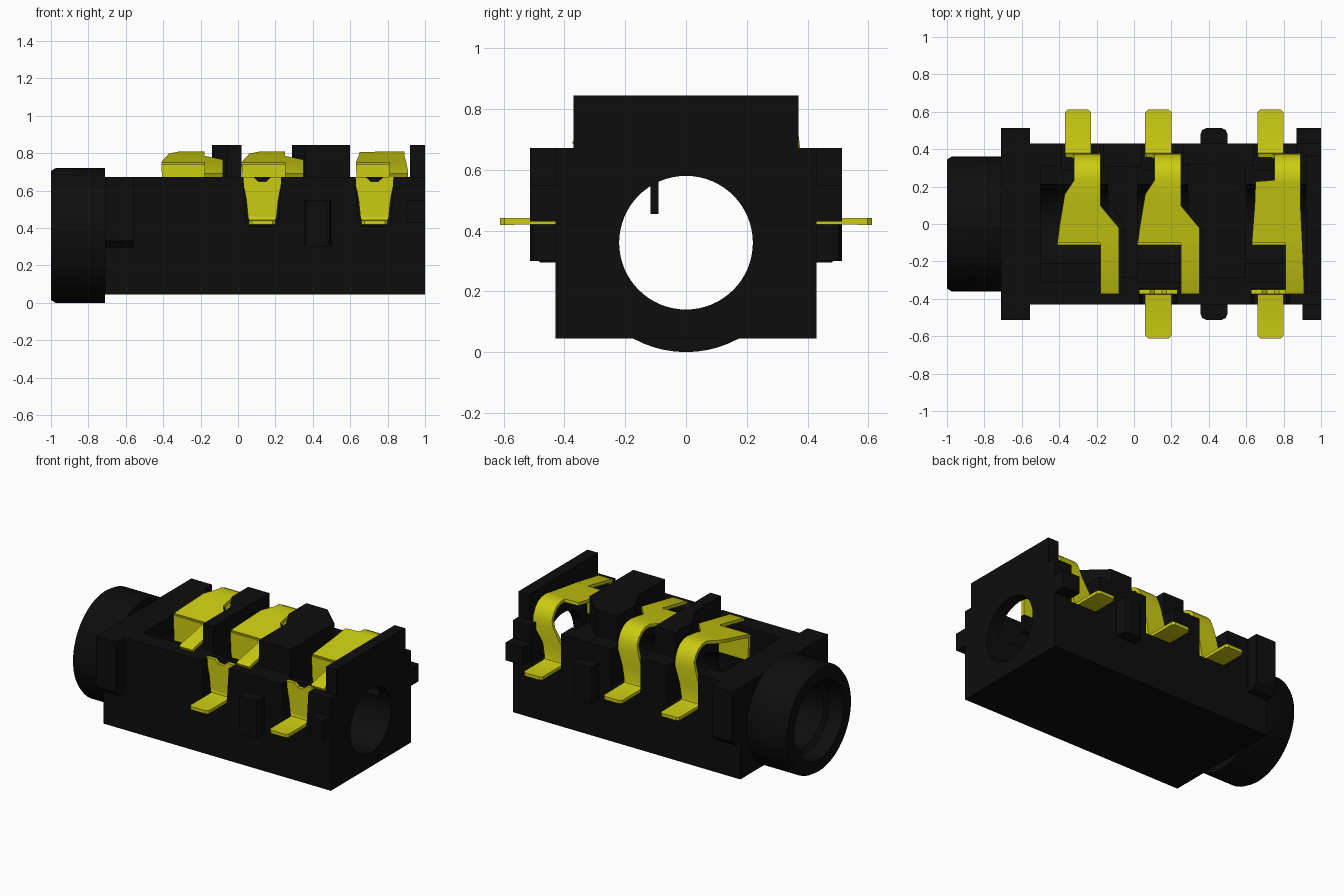
import bpy, bmesh, math

cube = bpy.data.objects.get("Cube")
if cube:
    bpy.data.objects.remove(cube, do_unlink=True)


def material(name, rgb, rough):
    m = bpy.data.materials.new(name)
    m.use_nodes = True
    m.diffuse_color = (*rgb, 1)
    b = m.node_tree.nodes["Principled BSDF"]
    b.inputs["Base Color"].default_value = (*rgb, 1)
    b.inputs["Roughness"].default_value = rough
    return m


BLACK = material("black plastic", (0.004, 0.004, 0.004), 0.6)
YELLOW = material("yellow metal", (0.6, 0.6, 0.006), 0.5)
AXIS_Z = 0.36
BORE = 0.22


def finish(name, bm, mat, smooth=False):
    bmesh.ops.recalc_face_normals(bm, faces=bm.faces)
    me = bpy.data.meshes.new(name)
    bm.to_mesh(me)
    bm.free()
    me.materials.append(mat)
    ob = bpy.data.objects.new(name, me)
    bpy.context.collection.objects.link(ob)
    if smooth:
        activate(ob)
        bpy.ops.object.shade_smooth_by_angle(angle=math.radians(35))
    return ob


def activate(ob):
    bpy.ops.object.select_all(action='DESELECT')
    ob.select_set(True)
    bpy.context.view_layer.objects.active = ob


def prism(name, pts, axis, lo, hi, mat=BLACK):
    """Extrude a 2D outline along x, y or z."""
    bm = bmesh.new()
    place = {"x": lambda p, t: (t, p[0], p[1]),
             "y": lambda p, t: (p[0], t, p[1]),
             "z": lambda p, t: (p[0], p[1], t)}[axis]
    a = [bm.verts.new(place(p, lo)) for p in pts]
    b = [bm.verts.new(place(p, hi)) for p in pts]
    bm.faces.new(a)
    bm.faces.new(b[::-1])
    n = len(pts)
    for i in range(n):
        j = (i + 1) % n
        bm.faces.new((a[i], a[j], b[j], b[i]))
    return finish(name, bm, mat)


def box(name, x0, x1, y0, y1, z0, z1, mat=BLACK):
    return prism(name, [(x0, y0), (x1, y0), (x1, y1), (x0, y1)], "z", z0, z1, mat)


def lathe(name, profile, segs=64):
    """Revolve a closed (x, radius) outline about the socket axis."""
    bm = bmesh.new()
    rings = []
    for s in range(segs):
        t = 2 * math.pi * s / segs
        rings.append([bm.verts.new((x, r * math.cos(t), AXIS_Z + r * math.sin(t)))
                      for x, r in profile])
    n = len(profile)
    for s in range(segs):
        a, b = rings[s], rings[(s + 1) % segs]
        for i in range(n):
            j = (i + 1) % n
            bm.faces.new((a[i], a[j], b[j], b[i]))
    return finish(name, bm, BLACK, True)


def cut(ob, cutter):
    cutter.hide_render = True
    mod = ob.modifiers.new("cut", 'BOOLEAN')
    mod.operation = 'DIFFERENCE'
    mod.solver = 'EXACT'
    mod.object = cutter
    activate(ob)
    bpy.ops.object.modifier_apply(modifier=mod.name)
    bpy.data.objects.remove(cutter, do_unlink=True)


# Body with open pockets, terminal notches and a through bore
body = box("body", -0.71, 1, -0.43, 0.43, 0.045, 0.672)
for x0, x1 in ((-0.5, -0.14), (0.02, 0.29), (0.6, 0.92)):
    cut(body, box("pocket_cutter", x0, x1, -0.31, 0.31, 0.42, 0.9))
CENTRES = (-0.3, 0.13, 0.73)
for c in CENTRES:
    cut(body, box("notch_cutter", c - 0.09, c + 0.135, 0.29, 0.6, 0.41, 0.9))
for c in CENTRES[1:]:
    cut(body, prism("notch_cutter", [(c - 0.085, 0.41), (c + 0.085, 0.41),
                                     (c + 0.115, 0.9), (c - 0.115, 0.9)], "y", -0.6, -0.345))
ring = [(BORE * math.cos(2 * math.pi * i / 64), AXIS_Z + BORE * math.sin(2 * math.pi * i / 64))
        for i in range(64)]
cut(body, prism("bore_cutter", ring, "x", -1.2, 1.2))
activate(body)
bpy.ops.object.shade_smooth_by_angle(angle=math.radians(20))

# Barrel with chamfered mouth
lathe("barrel", [(-1, 0.265), (-1, 0.345), (-0.975, 0.36), (-0.71, 0.36),
                 (-0.71, BORE), (-0.88, BORE), (-0.9, 0.25)])

# Raised end wall and the two ridges between the contacts
box("end_wall", 0.92, 1, -0.37, 0.37, 0.66, 0.845)
prism("small_ridge", [(0.02, 0.31), (-0.14, 0.31), (-0.14, 0.13), (-0.06, 0.0),
                      (-0.06, -0.29), (0.02, -0.29)], "z", 0.66, 0.845)
prism("large_ridge", [(0.45, 0.32), (0.29, 0.32), (0.29, 0.13), (0.36, 0.0),
                      (0.36, -0.29), (0.6, -0.29), (0.6, 0.18)], "z", 0.66, 0.845)

# Side lugs, mirrored left and right
for s, side in ((1, "back"), (-1, "front")):
    prism(side + "_flange", [(s * 0.42, 0.295), (s * 0.48, 0.295), (s * 0.513, 0.33),
                             (s * 0.513, 0.672), (s * 0.42, 0.672)], "x", -0.71, -0.555)
    prism(side + "_rib", [(0.355, s * 0.42), (0.355, s * 0.48), (0.365, s * 0.503),
                          (0.388, s * 0.513), (0.467, s * 0.513), (0.49, s * 0.503),
                          (0.5, s * 0.48), (0.5, s * 0.42)], "z", 0.3, 0.55)
    box(side + "_end_lug", 0.87 if s > 0 else 0.9, 1, *sorted((s * 0.42, s * 0.513)), 0.43, 0.55)


def strips(name, c, parts):
    """Sheet metal: each part is a run of rows (y, z, left, right) about x = c."""
    bm = bmesh.new()
    for rows in parts:
        prev = None
        for y, z, l, r in rows:
            cur = (bm.verts.new((c + l, y, z)), bm.verts.new((c + r, y, z)))
            if prev:
                bm.faces.new((prev[0], prev[1], cur[1], cur[0]))
            prev = cur
    ob = finish(name, bm, YELLOW)
    mod = ob.modifiers.new("thickness", 'SOLIDIFY')
    mod.thickness = 0.022
    mod.offset = 0
    activate(ob)
    bpy.ops.object.modifier_apply(modifier=mod.name)
    bpy.ops.object.shade_smooth_by_angle(angle=math.radians(35))
    return ob


# Spring contacts: foot, upright, bend, sloping blade, narrow arm, down tab
for c, name in zip(CENTRES, ("outer", "middle", "inner")):
    inner = name == "inner"
    l, r = (0.02, 0.16) if inner else (-0.02, 0.12)
    armL, armR = (0.08, 0.18) if inner else (0.12, 0.22)
    tl = -0.10 if inner else -0.11
    if inner:
        blade = [(0.235, 0.797, l, r), (0.228, 0.796, -0.08, r), (0.1, 0.775, -0.085, r),
                 (-0.1, 0.74, tl, 0.17)]
    else:
        blade = [(0.235, 0.797, l, r), (0.16, 0.787, -0.07, r), (0.1, 0.775, -0.08, r),
                 (-0.02, 0.755, -0.1, armR), (-0.1, 0.74, tl, armR)]
    main = [(0.612, 0.43, -0.055, 0.055), (0.597, 0.43, -0.07, 0.07), (0.39, 0.43, -0.07, 0.07),
            (0.373, 0.437, -0.07, 0.07), (0.366, 0.455, -0.07, 0.07),
            (0.366, 0.55, -0.065, 0.085), (0.366, 0.66, l - 0.015, r),
            (0.36, 0.71, l, r), (0.342, 0.75, l, r), (0.315, 0.778, l, r),
            (0.28, 0.794, l, r)] + blade
    arm = [(-0.1, 0.74, armL, armR - (0.01 if inner else 0)), (-0.355, 0.69, armL, armR),
           (-0.37, 0.682, armL, armR)]
    tab = [(-0.1, 0.74, tl, armL), (-0.103, 0.57, tl + 0.01, armL)]
    strips(name + "_contact", c, (main, arm, tab))
    box(name + "_contact_stop", c + tl + 0.01, c + armL, -0.117, -0.09, 0.455, 0.572)

# Front terminals: foot and tapered upright with a small notch in the top edge
for c, name in zip(CENTRES[1:], ("middle", "inner")):
    strips(name + "_terminal_foot", c, [[
        (-0.612, 0.43, -0.055, 0.055), (-0.597, 0.43, -0.07, 0.07),
        (-0.385, 0.43, -0.07, 0.07), (-0.368, 0.437, -0.07, 0.07), (-0.362, 0.46, -0.075, 0.075)]])
    prism(name + "_terminal_plate", [
        (c - 0.075, 0.45), (c + 0.075, 0.45), (c + 0.085, 0.55), (c + 0.108, 0.672),
        (c + 0.045, 0.672), (c + 0.02, 0.648), (c - 0.02, 0.648), (c - 0.045, 0.672),
        (c - 0.108, 0.672), (c - 0.085, 0.55)], "y", -0.373, -0.35, YELLOW)
